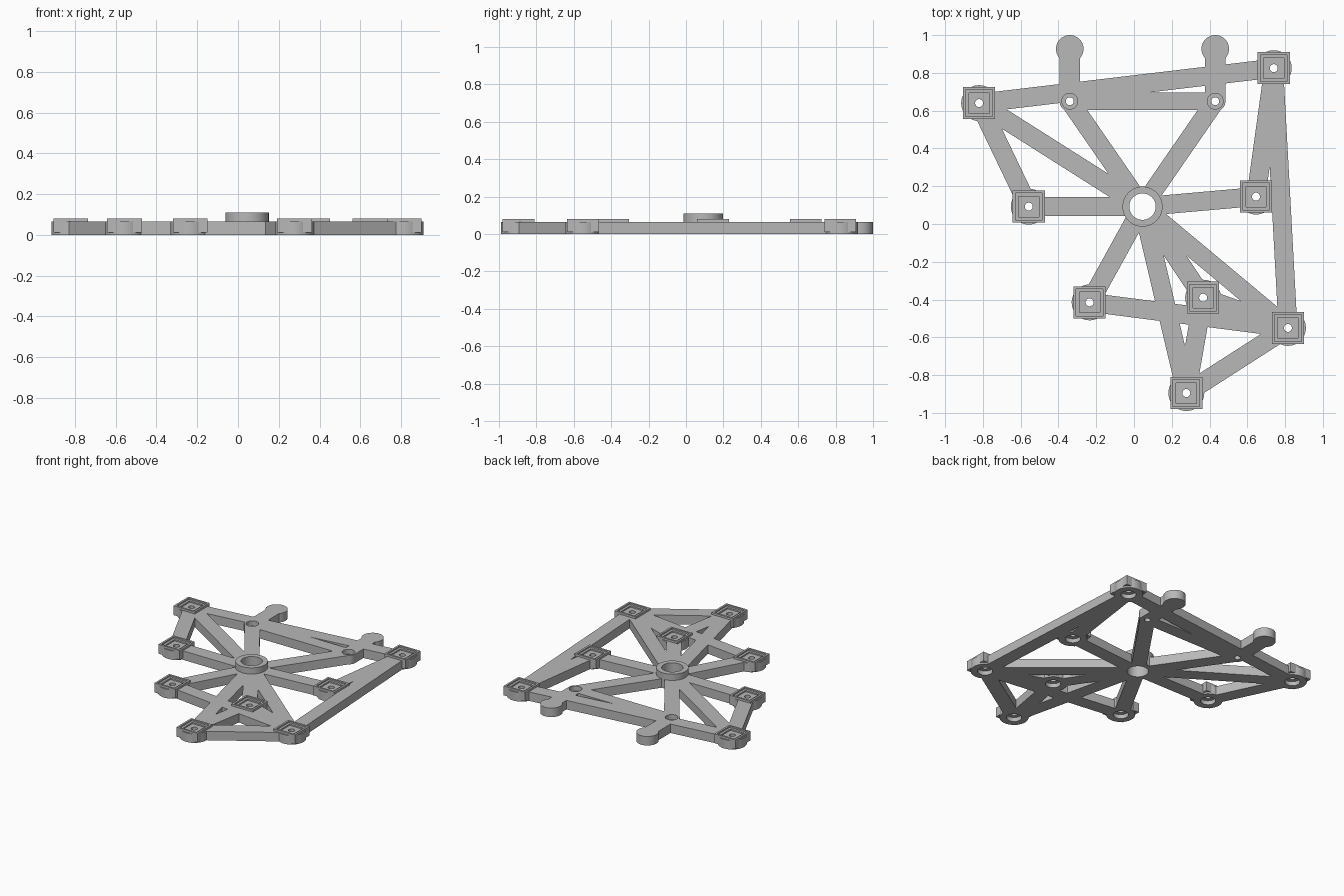
import bpy
import math
from mathutils import Vector

cube = bpy.data.objects.get("Cube")
if cube:
    bpy.data.objects.remove(cube, do_unlink=True)

PLATE = 0.065      # thickness of the flat frame
BAR = 0.1          # width of a strut
PAD_BASE, PAD_TOP = 0.012, 0.08

grey = bpy.data.materials.new("mid_grey")
grey.use_nodes = True
colour = (0.48, 0.48, 0.48, 1)
grey.diffuse_color = colour
grey.node_tree.nodes["Principled BSDF"].inputs["Base Color"].default_value = colour

# Layout of the hub, pads, screw points and round tabs
hub = Vector((0.045, 0.092))
pads = {
    "back_right": Vector((-0.82, 0.64)),
    "back_left": Vector((0.74, 0.825)),
    "middle_left": Vector((0.646, 0.145)),
    "front_left": Vector((0.815, -0.55)),
    "front": Vector((0.277, -0.895)),
    "inner": Vector((0.366, -0.39)),
    "front_right": Vector((-0.235, -0.415)),
    "middle_right": Vector((-0.557, 0.092)),
}
screws = [Vector((-0.34, 0.65)), Vector((0.43, 0.65))]
tabs = [Vector((p.x, 0.927)) for p in screws]


def prism(name, outline, z0, z1):
    """Solid from a counter-clockwise outline between two heights."""
    n = len(outline)
    verts = [(p[0], p[1], z) for z in (z0, z1) for p in outline]
    faces = [tuple(reversed(range(n))), tuple(range(n, 2 * n))]
    faces += [(i, (i + 1) % n, n + (i + 1) % n, n + i) for i in range(n)]
    mesh = bpy.data.meshes.new(name)
    mesh.from_pydata(verts, [], faces)
    mesh.materials.append(grey)
    obj = bpy.data.objects.new(name, mesh)
    bpy.context.collection.objects.link(obj)
    return obj


def disc(name, c, r, z0, z1, sides=48):
    ring = [2 * math.pi * i / sides for i in range(sides)]
    return prism(name, [(c.x + r * math.cos(a), c.y + r * math.sin(a)) for a in ring], z0, z1)


def square(name, c, h, z0, z1):
    return prism(name, [(c.x + i * h, c.y + j * h)
                        for i, j in ((-1, -1), (1, -1), (1, 1), (-1, 1))], z0, z1)


def strut(a, b, width=BAR):
    along = (b - a).normalized()
    side = Vector((-along.y, along.x)) * width / 2
    return prism("strut", [a - side, b - side, b + side, a + side], 0, PLATE)


def combine(obj, tools, operation):
    """Apply a boolean with each tool in turn and discard the tools."""
    for tool in tools:
        tool.hide_render = True
        mod = obj.modifiers.new("bool", "BOOLEAN")
        mod.operation = operation
        mod.solver = "MANIFOLD"
        mod.object = tool
    bpy.context.view_layer.update()
    graph = bpy.context.evaluated_depsgraph_get()
    mesh = bpy.data.meshes.new_from_object(obj.evaluated_get(graph))
    obj.modifiers.clear()
    obj.data = mesh
    for tool in tools:
        bpy.data.objects.remove(tool, do_unlink=True)


def node_bores(c):
    """Small through hole with a wide counterbore from below."""
    return [disc("hole", c, 0.021, -0.1, 0.2), disc("counterbore", c, 0.05, -0.1, 0.03)]


# Frame: hub disc, struts, bosses and tabs merged into one plate
frame = disc("frame", hub, 0.106, 0, PLATE, 64)
parts = [strut(hub, p) for key, p in pads.items() if not key.startswith("back_left")]
parts += [strut(hub, p) for p in screws]
links = [("back_right", "back_left"), ("back_right", "middle_right"),
         ("back_left", "middle_left"), ("back_left", "front_left"),
         ("front_right", "front_left"), ("inner", "front_left"),
         ("front", "inner"), ("front", "front_left")]
parts += [strut(pads[a], pads[b]) for a, b in links]
parts.append(strut(screws[0], screws[1], 0.094))
for screw, tab in zip(screws, tabs):
    parts += [strut(screw, tab, 0.108), disc("tab", tab, 0.073, 0, PLATE),
              disc("screw_boss", screw, 0.054, 0, PLATE)]
parts += [disc("boss", p, 0.095, 0, PLATE) for p in pads.values()]
combine(frame, parts, "UNION")

# Openings in the frame: hub bore, screw holes, pad sockets
cuts = [disc("bore", hub, 0.07, -0.1, 0.2, 64)]
for p in screws:
    cuts += [disc("hole", p, 0.021, -0.1, 0.2), disc("recess", p, 0.042, 0.03, 0.2)]
for p in pads.values():
    cuts += [square("socket", p, 0.085, PAD_BASE, 0.2)] + node_bores(p)
combine(frame, cuts, "DIFFERENCE")

# Collar standing on the hub
collar = disc("hub_collar", hub, 0.106, PLATE, 0.11, 64)
combine(collar, [disc("bore", hub, 0.07, -0.1, 0.2, 64)], "DIFFERENCE")

# Square pads with a stepped pocket
objects = [frame, collar]
for key, p in pads.items():
    pad = square(key + "_pad", p, 0.085, PAD_BASE, PAD_TOP)
    combine(pad, [square("ledge", p, 0.071, 0.07, 0.2),
                  square("pocket", p, 0.054, 0.06, 0.2)] + node_bores(p), "DIFFERENCE")
    objects.append(pad)

# Smooth the round walls and keep the edges crisp
bpy.ops.object.select_all(action="DESELECT")
for obj in objects:
    obj.select_set(True)
bpy.context.view_layer.objects.active = frame
bpy.ops.object.shade_smooth_by_angle(angle=math.radians(30))
